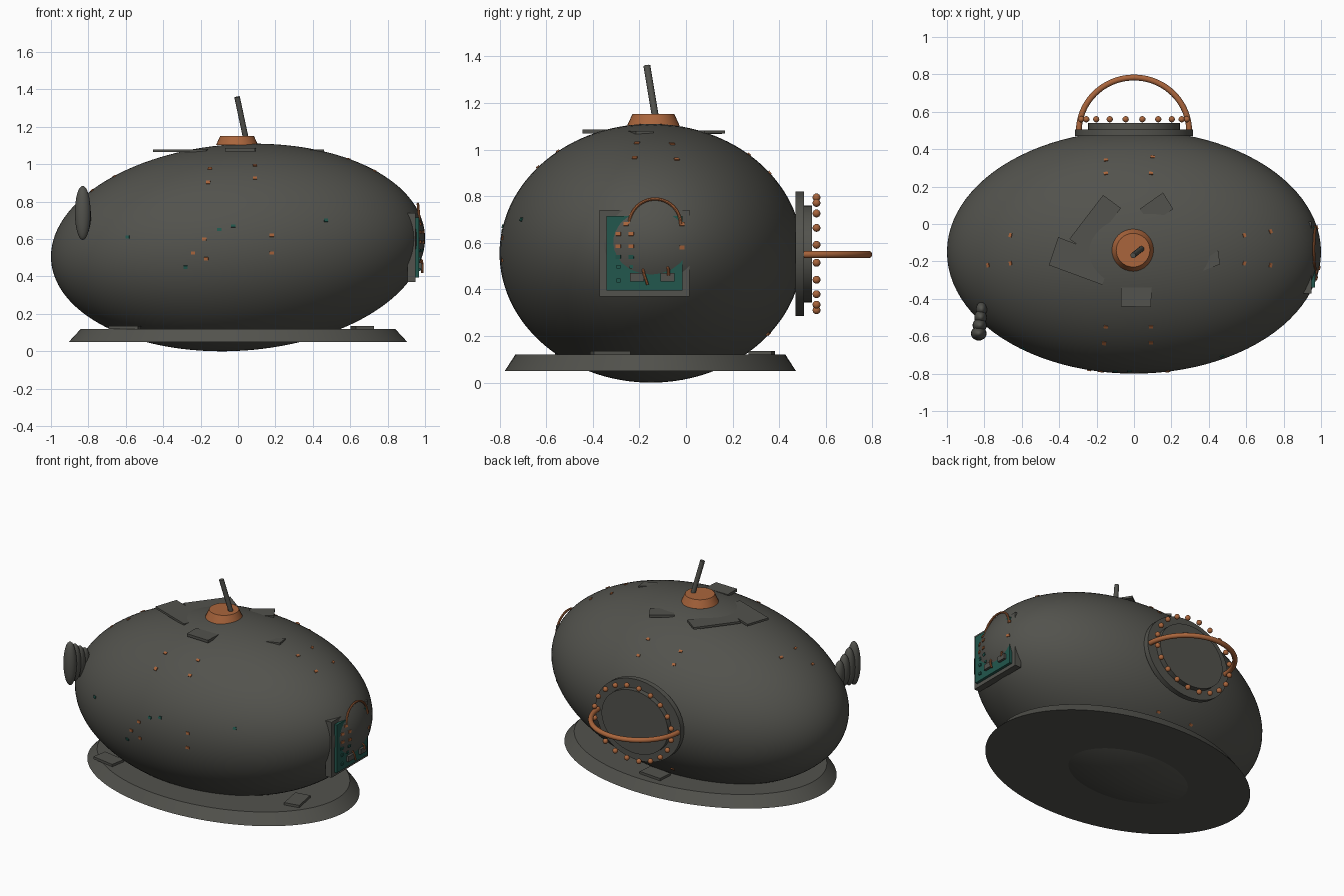
import bpy, bmesh, math
from mathutils import Vector, Matrix

if "Cube" in bpy.data.objects:
    bpy.data.objects.remove(bpy.data.objects["Cube"])

def mat(name, c):
    m = bpy.data.materials.new(name)
    m.diffuse_color = (*c, 1)
    m.use_nodes = True
    m.node_tree.nodes["Principled BSDF"].inputs["Base Color"].default_value = m.diffuse_color
    return m

GREY = mat("dark grey metal", (0.085, 0.085, 0.074))
COPPER = mat("copper", (0.40, 0.13, 0.045))
TEAL = mat("teal board", (0.016, 0.095, 0.075))

def make(name, bm, m, smooth=True):
    bmesh.ops.recalc_face_normals(bm, faces=bm.faces)
    me = bpy.data.meshes.new(name)
    bm.to_mesh(me)
    bm.free()
    me.materials.append(m)
    ob = bpy.data.objects.new(name, me)
    bpy.context.collection.objects.link(ob)
    if smooth:
        bpy.ops.object.select_all(action='DESELECT')
        ob.select_set(True)
        bpy.context.view_layer.objects.active = ob
        bpy.ops.object.shade_smooth_by_angle(angle=math.radians(35))
    return ob

def ball(bm, M, seg=16, rings=10):
    bmesh.ops.create_uvsphere(bm, u_segments=seg, v_segments=rings, radius=1, matrix=M)

def place(c, s=(1, 1, 1), R=Matrix()):
    return Matrix.Translation(c) @ R @ Matrix.Diagonal((*s, 1))

def cone(name, c, r1, r2, h, s, m, R=Matrix(), seg=64):
    bm = bmesh.new()
    bmesh.ops.create_cone(bm, cap_ends=True, segments=seg, radius1=r1, radius2=r2,
                          depth=h, matrix=place(c, s, R))
    return make(name, bm, m)

def box(name, c, s, m, R=Matrix()):
    bm = bmesh.new()
    bmesh.ops.create_cube(bm, size=1, matrix=place(c, s, R))
    return make(name, bm, m, False)

def tube(name, pts, r, m, seg=12):
    bm = bmesh.new()
    pts = [Vector(p) for p in pts]
    rings = []
    up = Vector((0.31, 0.2, 0.93))
    for i, p in enumerate(pts):
        t = (pts[min(i + 1, len(pts) - 1)] - pts[max(i - 1, 0)]).normalized()
        up = (up - t * up.dot(t)).normalized()
        b = t.cross(up)
        rings.append([bm.verts.new(p + r * (math.cos(a) * up + math.sin(a) * b))
                      for a in (2 * math.pi * k / seg for k in range(seg))])
    for A, B in zip(rings, rings[1:]):
        for k in range(seg):
            bm.faces.new((A[k], A[(k + 1) % seg], B[(k + 1) % seg], B[k]))
    bm.faces.new(rings[0])
    bm.faces.new(rings[-1])
    return make(name, bm, m)

# tilted ellipsoid hull
HULL = place((0, -0.15, 0.555), (1.0017, 0.65, 0.552), Matrix.Rotation(math.radians(-4), 4, 'Y'))
bm = bmesh.new()
ball(bm, HULL, 96, 64)
make("hull", bm, GREY)

def on_hull(p, d):
    """Point where the line through p along d leaves the hull, and its normal."""
    inv = HULL.inverted()
    q, e = inv @ Vector(p), inv.to_3x3() @ Vector(d)
    a, b, c = e.dot(e), q.dot(e), q.dot(q) - 1
    t = (-b + math.sqrt(max(b * b - a * c, 0))) / a
    h = Vector(p) + t * Vector(d)
    return h, (inv.to_3x3().transposed() @ (inv @ h)).normalized()

# base with small plates
cone("base", (0, -0.153, 0.085), 0.905, 0.84, 0.07, (1, 0.69, 1), GREY, seg=96)
for i, (x, y, a) in enumerate([(0.665, -0.325, 10), (-0.605, -0.50, 80), (0, 0.325, 85)]):
    box(f"base_plate_{i}", (x, y, 0.1275), (0.10, 0.16, 0.017), GREY,
        Matrix.Rotation(math.radians(a), 4, 'Z'))

# top collar and leaning rod
cone("collar", (-0.005, -0.14, 1.127), 0.113, 0.09, 0.05, (1, 1, 1), COPPER, seg=32)
tube("rod", [(0.046, -0.128, 1.12), (-0.005, -0.168, 1.36)], 0.015, GREY)

# loose armour plates around the collar
def plate(name, pts, z0, z1):
    bm = bmesh.new()
    f = bm.faces.new([bm.verts.new((x, y, z0)) for x, y in pts])
    g = bmesh.ops.extrude_face_region(bm, geom=[f])
    bmesh.ops.translate(bm, vec=(0, 0, z1 - z0),
                        verts=[v for v in g["geom"] if isinstance(v, bmesh.types.BMVert)])
    make(name, bm, GREY, False)

plate("top_plate_left", [(-.165, .155), (-.07, .085), (-.25, -.15), (-.345, -.08)], 1.066, 1.080)
plate("top_plate_front_left", [(-.405, -.07), (-.455, -.22), (-.17, -.325), (-.12, -.18)], 1.066, 1.080)
plate("top_plate_back", [(.03, .08), (.155, .168), (.21, .08), (.09, .0)], 1.068, 1.082)
plate("top_plate_right", [(.35, -.21), (.45, -.14), (.46, -.215), (.37, -.25)], 1.066, 1.080)
plate("top_plate_front", [(-.07, -.34), (.095, -.34), (.09, -.445), (-.07, -.44)], 1.068, 1.086)

# back hatch, rivets and handle
BACK = Matrix.Rotation(math.radians(-90), 4, 'X')
cone("hatch_flange", (0, 0.488, 0.5525), 0.315, 0.315, 0.035, (1, 0.85, 1), GREY, BACK)
cone("hatch_cover", (0, 0.52, 0.5525), 0.245, 0.245, 0.04, (1, 0.85, 1), GREY, BACK)
bm = bmesh.new()
for k in range(20):
    a = math.radians(9 + 18 * k)
    ball(bm, place((0.286 * math.cos(a), 0.56, 0.5525 + 0.245 * math.sin(a)), (0.017,) * 3), 12, 8)
make("hatch_rivets", bm, COPPER)
arc = [math.pi * k / 40 for k in range(41)]
tube("hatch_handle", [(0.295 * math.cos(a), 0.495 + 0.288 * math.sin(a), 0.55) for a in arc],
     0.016, COPPER)

# ribbed horn on the left
bm = bmesh.new()
for k in range(4):
    f = k / 3
    ball(bm, place((-0.815 - 0.015 * f, -0.455 - 0.13 * f, 0.715 + 0.025 * f),
                   (0.03 + 0.012 * f, 0.038, 0.085 + 0.06 * f)), 24, 16)
make("horn", bm, GREY)

# circuit panel on the right
box("panel_frame", (0.9275, -0.178, 0.555), (0.045, 0.385, 0.37), GREY)
box("panel_board", (0.945, -0.178, 0.555), (0.046, 0.325, 0.32), TEAL)
for i, y in enumerate((-0.21, -0.08)):
    box(f"panel_chip_{i}", (0.972, y, 0.452), (0.025, 0.06, 0.035), GREY)
tube("panel_wire", [(0.972 - 0.01 * math.sin(a), -0.133 + 0.11 * math.cos(a), 0.68 + 0.108 * math.sin(a))
                    for a in arc], 0.007, COPPER, 8)
tube("panel_lead_left", [(.97, -.185, .49), (.985, -.18, .465), (.985, -.165, .42)], 0.006, COPPER, 8)
tube("panel_lead_right", [(.97, -.08, .495), (.985, -.075, .485), (.985, -.075, .46)], 0.006, COPPER, 8)
for i, (y, z) in enumerate([(-.29, .497), (-.235, .497), (-.29, .438)]):
    box(f"panel_pin_{i}", (0.968, y, z), (0.018, 0.016, 0.016), TEAL)

# small studs half sunk in the hull
def studs(name, m, d, pts):
    bm = bmesh.new()
    for p in pts:
        h, n = on_hull(p, d)
        R = n.to_track_quat('Z', 'Y').to_matrix().to_4x4()
        bmesh.ops.create_cube(bm, size=1, matrix=place(h, (0.022, 0.016, 0.010), R))
    make(name, bm, m, False)

C = -0.15
studs("studs_right", COPPER, (1, 0, 0), [(0, y, z) for y, z in [
    (-.29, .638), (-.235, .638), (-.29, .585), (-.235, .585), (-.257, .68), (-.018, .68), (-.018, .58)]])
studs("studs_right_teal", TEAL, (1, 0, 0), [(0, -.29, .54), (0, -.235, .54)])
front = [(-.16, .9), (-.18, .6), (-.17, .495), (-.24, .525), (.18, .62), (.18, .525)]
studs("studs_front", COPPER, (0, -1, 0), [(x, C, z) for x, z in front])
studs("studs_back", COPPER, (0, 1, 0), [(x, C, z) for x, z in [(-.15, .9), (.1, .9), (.1, .21), (-.15, .21)]])
studs("studs_front_teal", TEAL, (0, -1, 0), [(x, C, z) for x, z in [
    (-.025, .67), (-.1, .65), (.47, .7), (-.59, .61), (-.28, .45)]])
studs("studs_top", COPPER, (0, 0, 1), [(x, y, .55) for x, y in [
    (-.66, -.06), (-.66, -.21), (-.78, -.22), (.59, -.06), (.73, -.04), (.59, -.21), (.73, -.22),
    (-.15, -.55), (.09, -.55), (-.16, -.635), (.09, -.635), (-.15, .27), (.09, .27)]])
